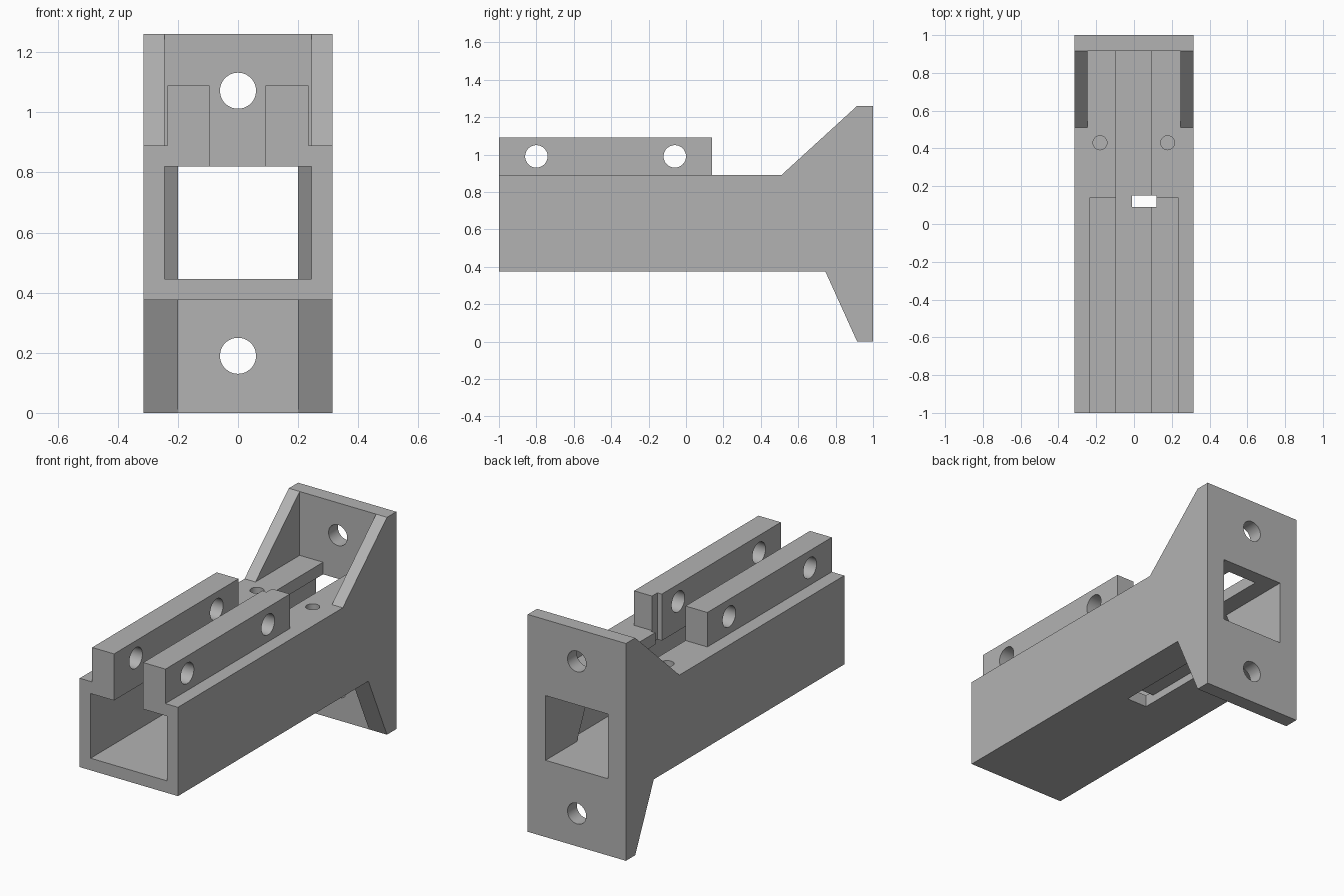
import bpy, bmesh, math
from mathutils import Matrix

old = bpy.data.objects.get("Cube")
if old:
    bpy.data.objects.remove(old, do_unlink=True)

# One plain grey plastic
grey = bpy.data.materials.new("plain_grey")
grey.use_nodes = True
colour = (0.45, 0.45, 0.45, 1)
grey.diffuse_color = colour
grey.node_tree.nodes["Principled BSDF"].inputs["Base Color"].default_value = colour

W = 0.315                      # half width of the whole bracket
INNER = 0.245                  # half width of the tube bore
FLOOR, BORE_LOW, BORE_TOP, TOP = 0.375, 0.445, 0.82, 0.89
PLATE_Y, HEIGHT = 0.915, 1.26


def finish(name, bm):
    bmesh.ops.recalc_face_normals(bm, faces=bm.faces)
    mesh = bpy.data.meshes.new(name)
    bm.to_mesh(mesh)
    bm.free()
    mesh.materials.append(grey)
    obj = bpy.data.objects.new(name, mesh)
    bpy.context.collection.objects.link(obj)
    return obj


def extrude_x(name, profile, x0, x1):
    """Solid from a (y, z) outline swept between two x positions."""
    bm = bmesh.new()
    face = bm.faces.new([bm.verts.new((x0, y, z)) for y, z in profile])
    moved = bmesh.ops.extrude_face_region(bm, geom=[face])["geom"]
    verts = [v for v in moved if isinstance(v, bmesh.types.BMVert)]
    bmesh.ops.translate(bm, verts=verts, vec=(x1 - x0, 0, 0))
    return finish(name, bm)


def box(name, x, y, z):
    outline = [(y[0], z[0]), (y[1], z[0]), (y[1], z[1]), (y[0], z[1])]
    return extrude_x(name, outline, *x)


def rod(name, centre, radius, length, axis):
    turn = {"X": Matrix.Rotation(math.pi / 2, 4, "Y"),
            "Y": Matrix.Rotation(math.pi / 2, 4, "X"),
            "Z": Matrix.Identity(4)}[axis]
    bm = bmesh.new()
    bmesh.ops.create_cone(bm, cap_ends=True, segments=48, radius1=radius, radius2=radius,
                          depth=length, matrix=Matrix.Translation(centre) @ turn)
    return finish(name, bm)


def combine(target, tool, operation):
    """Apply one boolean and discard the tool."""
    tool.hide_render = True
    mod = target.modifiers.new(operation, "BOOLEAN")
    mod.operation, mod.object, mod.solver = operation, tool, "EXACT"
    graph = bpy.context.evaluated_depsgraph_get()
    result = bpy.data.meshes.new_from_object(target.evaluated_get(graph))
    target.modifiers.clear()
    target.data = result
    bpy.data.objects.remove(tool, do_unlink=True)


# Square arm, bored out and slotted along its top
body = box("mounting_arm", (-W, W), (-1, 0.96), (FLOOR, TOP))
combine(body, box("bore", (-INNER, INNER), (-1.1, PLATE_Y), (BORE_LOW, BORE_TOP)), "DIFFERENCE")

# Wall plate with its window
combine(body, box("wall_plate", (-W, W), (PLATE_Y, 1), (0, HEIGHT)), "UNION")

# Upper webs, lower braces and clamp rails on both sides
web = [(0.51, TOP), (0.51, TOP - 0.04), (0.95, TOP - 0.04), (0.95, HEIGHT), (PLATE_Y, HEIGHT)]
brace = [(PLATE_Y, 0), (0.95, 0), (0.95, 0.86), (0.525, 0.86), (0.543, BORE_TOP)]
for s in (-1, 1):
    combine(body, extrude_x("upper_web", web, s * INNER, s * W), "UNION")
    combine(body, extrude_x("lower_brace", brace, s * 0.2, s * W), "UNION")
    combine(body, box("clamp_rail", (s * 0.06, s * 0.235), (-1, 0.14), (0.85, 1.09)), "UNION")

# Long slot between the rails, and the plate window
combine(body, box("top_slot", (-0.095, 0.092), (-1.1, PLATE_Y), (0.8, 1.2)), "DIFFERENCE")
combine(body, box("window", (-0.2, 0.2), (0.9, 1.1), (BORE_LOW, BORE_TOP)), "DIFFERENCE")

# Cable opening with a shallow groove under the floor
combine(body, box("cable_opening", (-0.01, 0.12), (0.09, 0.15), (0.3, 1.2)), "DIFFERENCE")
combine(body, box("cable_groove", (-0.01, 0.12), (0.09, 0.6), (0.3, 0.42)), "DIFFERENCE")

# Round holes: rail bolts, wall screws and two small ones in the arm top
for y in (-0.8, -0.06):
    combine(body, rod("bolt_hole", (0, y, 0.99), 0.06, 1, "X"), "DIFFERENCE")
for z in (0.19, 1.072):
    combine(body, rod("screw_hole", (0, 0.95, z), 0.06, 0.3, "Y"), "DIFFERENCE")
for x in (-0.18, 0.178):
    combine(body, rod("pin_hole", (x, 0.43, 0.88), 0.037, 0.2, "Z"), "DIFFERENCE")

# Smooth the hole walls, keep every edge crisp
bpy.ops.object.select_all(action="DESELECT")
body.select_set(True)
bpy.context.view_layer.objects.active = body
bpy.ops.object.shade_smooth_by_angle(angle=math.radians(30))
